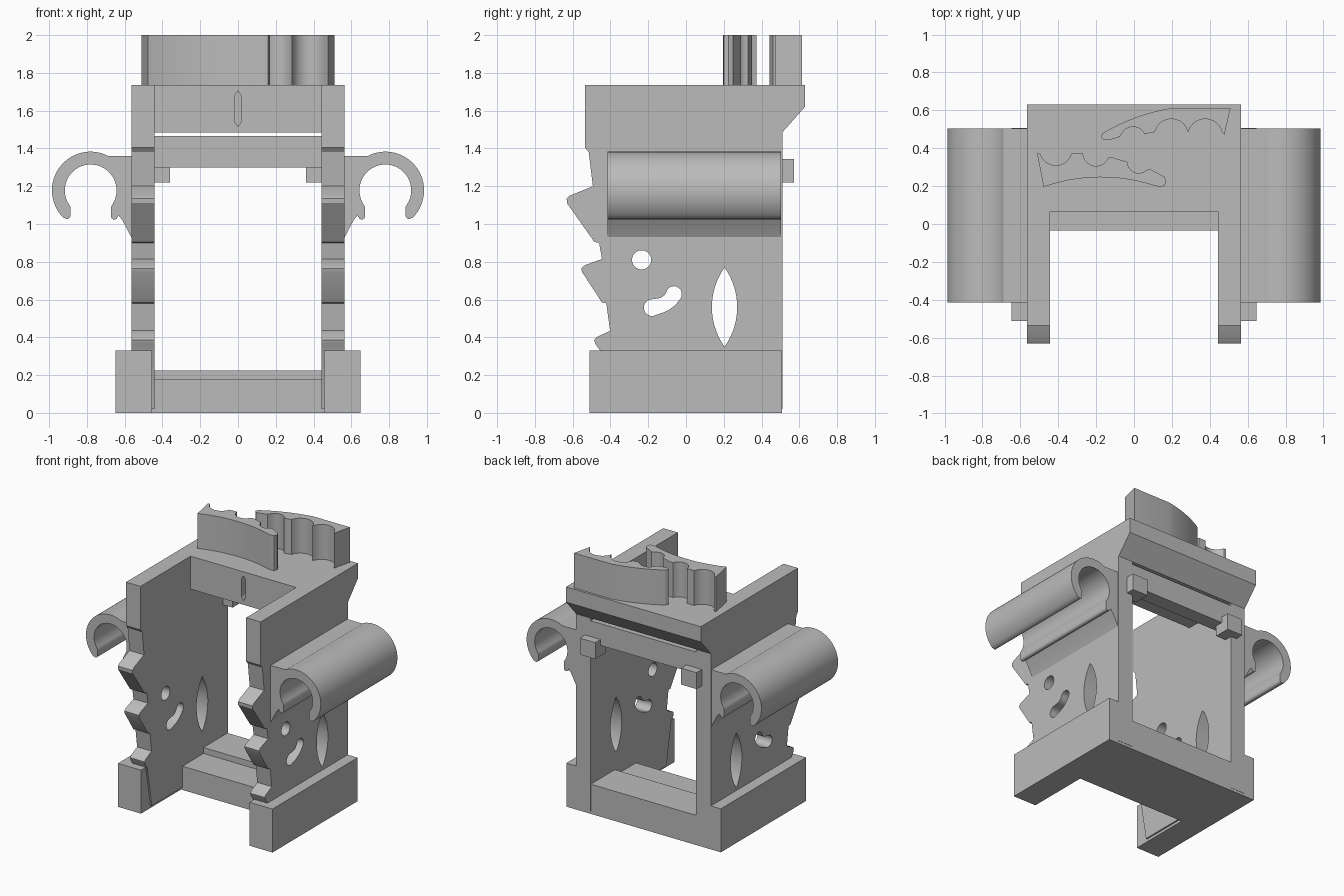
import bpy, bmesh, math

if "Cube" in bpy.data.objects:
    bpy.data.objects.remove(bpy.data.objects["Cube"])

grey = bpy.data.materials.new("grey plastic")
grey.diffuse_color = (0.5, 0.5, 0.5, 1)
grey.use_nodes = True
grey.node_tree.nodes["Principled BSDF"].inputs["Base Color"].default_value = grey.diffuse_color


def prism(name, loops, axis, lo, hi, smooth=True):
    """Extrude an outline (plus hole outlines) along an axis."""
    place = {"x": lambda a, b: (lo, a, b),
             "y": lambda a, b: (a, lo, b),
             "z": lambda a, b: (a, b, lo)}[axis]
    bm = bmesh.new()
    for loop in loops:
        vs = [bm.verts.new(place(*p)) for p in loop]
        for i, v in enumerate(vs):
            bm.edges.new((vs[i - 1], v))
    bmesh.ops.triangle_fill(bm, use_beauty=True, use_dissolve=False, edges=bm.edges[:])
    ext = bmesh.ops.extrude_face_region(bm, geom=bm.faces[:], use_keep_orig=True)
    k = "xyz".index(axis)
    for v in ext["geom"]:
        if isinstance(v, bmesh.types.BMVert):
            v.co[k] = hi
    bmesh.ops.recalc_face_normals(bm, faces=bm.faces[:])
    me = bpy.data.meshes.new(name)
    bm.to_mesh(me)
    bm.free()
    me.materials.append(grey)
    ob = bpy.data.objects.new(name, me)
    bpy.context.collection.objects.link(ob)
    if smooth:
        bpy.ops.object.select_all(action="DESELECT")
        ob.select_set(True)
        bpy.context.view_layer.objects.active = ob
        bpy.ops.object.shade_smooth_by_angle(angle=math.radians(30))
    return ob


def box(name, x0, x1, y0, y1, z0, z1):
    return prism(name, [[(x0, y0), (x1, y0), (x1, y1), (x0, y1)]], "z", z0, z1, False)


def arc(cx, cy, r, a0, a1, n=12):
    return [(cx + r * math.cos(math.radians(a0 + (a1 - a0) * i / n)),
             cy + r * math.sin(math.radians(a0 + (a1 - a0) * i / n))) for i in range(n + 1)]


def bow(p, q, bulge, n=10):
    """Circular arc from p to q, bulging to the left of the direction of travel."""
    dx, dy = q[0] - p[0], q[1] - p[1]
    c = math.hypot(dx, dy)
    s = abs(bulge)
    r = (c * c / 4 + s * s) / (2 * s)
    half = math.asin(min(1, c / 2 / r))
    if s > c / 2:
        half = math.pi - half
    out = []
    for i in range(n + 1):
        t = half * (2 * i / n - 1)
        u = r * math.sin(t) / c
        h = math.copysign(r * math.cos(t) - (r - s), bulge) / c
        out.append((p[0] + dx * (0.5 + u) - dy * h, p[1] + dy * (0.5 + u) + dx * h))
    return out


# Side wall outline with toothed front edge (y, z)
wall = [(0.51, 0.02), (0.51, 1.485), (0.63, 1.62), (0.63, 1.735), (-0.535, 1.735),
        (-0.535, 1.405), (-0.515, 1.38), (-0.493, 1.2), (-0.615, 1.15), (-0.632, 1.135),
        (-0.63, 1.11), (-0.485, 0.905), (-0.46, 0.9), (-0.445, 0.815), (-0.54, 0.78),
        (-0.555, 0.765), (-0.55, 0.745), (-0.445, 0.585), (-0.422, 0.58), (-0.402, 0.435),
        (-0.475, 0.4), (-0.486, 0.385), (-0.48, 0.365), (-0.455, 0.33), (-0.40, 0.02)]
# Wall openings: round, bean and lens
round_hole = arc(-0.235, 0.81, 0.051, 0, 345, 23)
bean = (arc(-0.18, 0.557, 0.044, 100, 280, 8) + bow((-0.14, 0.525), (-0.035, 0.598), -0.012, 5)
        + arc(-0.064, 0.629, 0.042, -30, 130, 8) + bow((-0.1, 0.65), (-0.155, 0.605), 0.012, 5))
lens = bow((0.204, 0.35), (0.204, 0.77), 0.067, 14)[:-1] + bow((0.204, 0.77), (0.204, 0.35), 0.067, 14)[:-1]

# Clip cross-section for the right side (x, z)
CX, CZ = 0.78, 1.178
clip = ([(0.56, 1.36), (0.69, 1.36)] + arc(CX, CZ, 0.205, 112, -45, 30)
        + arc(0.905, 1.045, 0.018, -60, -180, 6)
        + [(0.887, 1.09)] + arc(CX, CZ, 0.137, -35, 215, 36)
        + [(0.673, 1.09)] + arc(0.655, 1.042, 0.018, 0, -130, 6)
        + [(0.632, 1.045), (0.612, 1.02), (0.565, 0.93), (0.56, 0.93)])

for side, s in (("right", 1), ("left", -1)):
    prism(side + "_wall", [wall, round_hole, bean, lens], "x", s * 0.443, s * 0.565)
    prism(side + "_clip", [[(s * x, z) for x, z in clip]], "y", -0.415, 0.503)
    box(side + "_base_arm", *sorted((s * 0.455, s * 0.648)), -0.512, 0.508, 0, 0.33)
    box(side + "_back_peg", *sorted((s * 0.36, s * 0.49)), 0.45, 0.573, 1.22, 1.345)

# Stepped base crossbar
prism("base_crossbar", [[(-0.033, 0), (0.508, 0), (0.508, 0.225), (0.22, 0.225),
                         (0.22, 0.18), (-0.033, 0.18)]], "x", -0.456, 0.456, False)

# Upper rear beam
box("rear_beam", -0.444, 0.444, 0.4, 0.51, 1.3, 1.465)

# Top deck with a narrow slot in its front face
deck = prism("top_deck", [[(0.065, 1.485), (0.51, 1.485), (0.63, 1.62), (0.63, 1.735),
                           (0.065, 1.735)]], "x", -0.443, 0.443, False)
slot = prism("slot_cutter", [[(0, 1.515), (0.016, 1.54), (0.016, 1.68), (0, 1.705),
                              (-0.016, 1.68), (-0.016, 1.54)]], "y", 0.0, 0.2, False)
slot.hide_render = True
slot.hide_viewport = True
cut = deck.modifiers.new("slot", "BOOLEAN")
cut.operation = "DIFFERENCE"
cut.solver = "EXACT"
cut.object = slot

# Scalloped rear jaw (x, y)
rear_jaw = (bow((0.2, 0.613), (-0.165, 0.48), -0.018, 8) + [(-0.175, 0.46), (-0.16, 0.443), (-0.13, 0.443)]
            + [(-0.075, 0.46)] + bow((-0.065, 0.475), (0.055, 0.475), 0.038)
            + bow((0.11, 0.485), (0.285, 0.485), 0.07) + bow((0.287, 0.485), (0.465, 0.485), 0.07)
            + [(0.477, 0.47), (0.51, 0.613)])
prism("rear_jaw", [rear_jaw], "z", 1.73, 2.0)

# Scalloped front jaw (x, y)
front_jaw = ([(-0.512, 0.373)] + bow((-0.495, 0.37), (-0.33, 0.373), -0.062)
             + bow((-0.27, 0.373), (-0.135, 0.35), -0.055) + [(-0.11, 0.35), (-0.035, 0.328)]
             + bow((-0.033, 0.315), (0.065, 0.285), -0.03) + [(0.085, 0.29), (0.16, 0.25)]
             + [(0.17, 0.225), (0.16, 0.2), (0.135, 0.198)]
             + bow((0.115, 0.2), (-0.477, 0.196), -0.049, 12))
prism("front_jaw", [front_jaw], "z", 1.73, 2.0)
